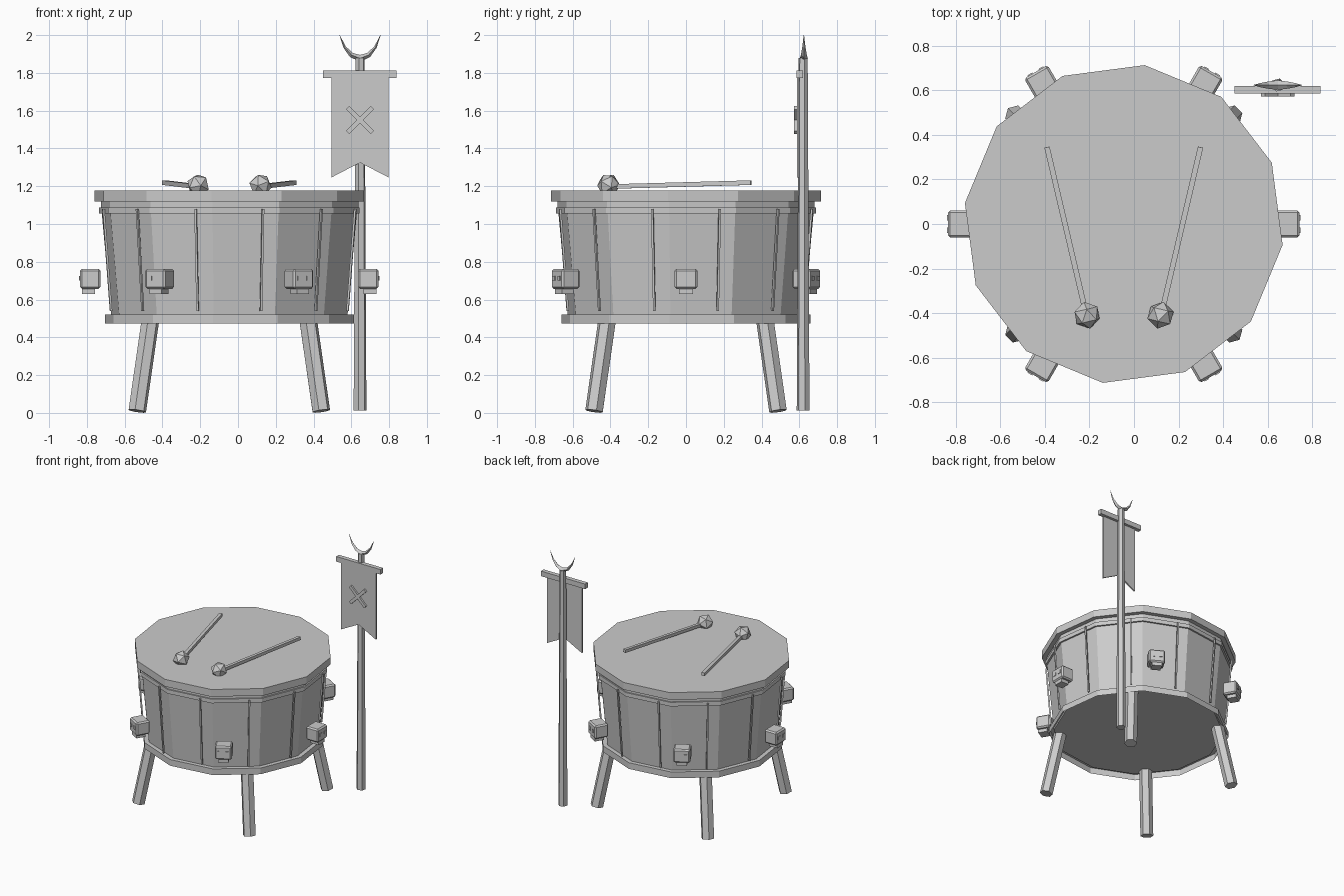
import bpy, bmesh, math
from mathutils import Vector, Matrix

if "Cube" in bpy.data.objects:
    bpy.data.objects.remove(bpy.data.objects["Cube"])

CX = -0.046                     # drum axis x
PX, PY = 0.646, 0.62            # banner pole axis

grey = bpy.data.materials.new("plain grey")
grey.diffuse_color = (0.6, 0.6, 0.6, 1)
grey.use_nodes = True
grey.node_tree.nodes["Principled BSDF"].inputs["Base Color"].default_value = grey.diffuse_color


def finish(name, bm):
    bmesh.ops.recalc_face_normals(bm, faces=bm.faces)
    me = bpy.data.meshes.new(name)
    bm.to_mesh(me)
    bm.free()
    me.materials.append(grey)
    ob = bpy.data.objects.new(name, me)
    bpy.context.collection.objects.link(ob)
    return ob


def rod(name, a, b, r1, r2, sides, phase=0.0, open_bottom=False):
    """Straight faceted rod from a to b, tapering r1 to r2."""
    a, b = Vector(a), Vector(b)
    d = b - a
    rot = Vector((0, 0, 1)).rotation_difference(d).to_matrix().to_4x4()
    bm = bmesh.new()
    rings = []
    for z, r in ((0, r1), (d.length, r2)):
        ring = []
        for i in range(sides):
            t = math.radians(phase) + 2 * math.pi * i / sides
            ring.append(bm.verts.new(a + rot @ Vector((r * math.cos(t), r * math.sin(t), z))))
        rings.append(ring)
    for i in range(sides):
        j = (i + 1) % sides
        bm.faces.new((rings[0][i], rings[0][j], rings[1][j], rings[1][i]))
    if not open_bottom:
        bm.faces.new(rings[0][::-1])
    bm.faces.new(rings[1])
    return finish(name, bm)


def box(name, lo, hi, matrix=Matrix(), bevel=0.0):
    lo, hi = Vector(lo), Vector(hi)
    bm = bmesh.new()
    bmesh.ops.create_cube(bm, size=1, matrix=matrix @ Matrix.Translation((lo + hi) / 2)
                          @ Matrix.Diagonal((*(hi - lo), 1)))
    if bevel:
        bmesh.ops.bevel(bm, geom=bm.edges[:], offset=bevel, segments=1, affect='EDGES')
    return finish(name, bm)


# Drum body: 12-sided stack of hoops around a tapered shell
for name, z0, z1, r0, r1 in (
        ("bottom_hoop", 0.473, 0.522, 0.665, 0.665),
        ("drum_shell", 0.505, 1.10, 0.63, 0.685),
        ("cord_hoop", 1.056, 1.088, 0.695, 0.695),
        ("head_collar", 1.08, 1.125, 0.685, 0.685),
        ("head_rim", 1.12, 1.177, 0.72, 0.72)):
    rod(name, (CX, 0, z0), (CX, 0, z1), r0, r1, 12, 22.5, name == "bottom_hoop")

# Tension cords
for i in range(12):
    az = 15 + 30 * i
    c, s = math.cos(math.radians(az)), math.sin(math.radians(az))
    rod(f"cord_{i + 1}", (CX + 0.648 * c, 0.648 * s, 0.54),
        (CX + 0.69 * c, 0.69 * s, 1.08), 0.008, 0.008, 4, az + 45)

# Hanging skull-like blocks around the shell: cranium, jaw, two eyes
for i in range(6):
    m = Matrix.Translation((CX, 0, 0)) @ Matrix.Rotation(math.radians(60 * i), 4, 'Z')
    box(f"skull_{i + 1}", (0.682, -0.061, 0.657), (0.79, 0.061, 0.762), m, 0.01)
    box(f"skull_jaw_{i + 1}", (0.71, -0.037, 0.63), (0.78, 0.037, 0.67), m)
    for sy in (-1, 1):
        box(f"skull_eye_{i + 1}_{'left' if sy < 0 else 'right'}",
            (0.78, sy * 0.028 - 0.012, 0.70), (0.795, sy * 0.028 + 0.012, 0.725), m)

# Four splayed legs
for sx in (-1, 1):
    for sy in (-1, 1):
        rod(f"leg_{'left' if sx < 0 else 'right'}_{'front' if sy < 0 else 'back'}",
            (CX + sx * 0.487, sy * 0.487, 0.01), (CX + sx * 0.415, sy * 0.415, 0.51),
            0.048, 0.048, 6, 15)

# Pair of drumsticks resting on the head
for side, sx in (("left", -1), ("right", 1)):
    tip, end = Vector((CX + sx * 0.168, -0.41, 1.198)), Vector((CX + sx * 0.345, 0.345, 1.219))
    d = end - tip
    rod(f"stick_{side}", tip, end, 0.017, 0.017, 4, math.degrees(math.atan2(d.y, d.x)) + 45)
    bm = bmesh.new()
    turn = Vector((0, 0, 1)).rotation_difference(d).to_matrix().to_4x4()
    bmesh.ops.create_icosphere(bm, subdivisions=1, radius=0.062, matrix=Matrix.Translation(
        (CX + sx * 0.165, -0.41, 1.205)) @ turn)
    finish(f"stick_ball_{side}", bm)

# Banner pole and crossbar
rod("banner_pole", (PX, PY, 0.012), (PX, PY, 1.88), 0.035, 0.025, 6, 15)
box("banner_crossbar", (0.451, 0.586, 1.773), (0.839, 0.62, 1.813))

# Swallow-tailed banner cloth
bm = bmesh.new()
outline = [(-0.152, 1.79), (-0.152, 1.246), (0, 1.325), (0.152, 1.246), (0.152, 1.79)]
face = bm.faces.new([bm.verts.new((PX + x, 0.587, z)) for x, z in outline])
ext = bmesh.ops.extrude_face_region(bm, geom=[face])
bmesh.ops.translate(bm, vec=(0, 0.012, 0),
                    verts=[g for g in ext["geom"] if isinstance(g, bmesh.types.BMVert)])
finish("banner_cloth", bm)

# Crossed emblem on the banner
for k, ang in enumerate((45, -45)):
    m = Matrix.Translation((PX, 0, 1.55)) @ Matrix.Rotation(math.radians(ang), 4, 'Y')
    box(f"emblem_bar_{k + 1}", (-0.093, 0.573, -0.012), (0.093, 0.59, 0.012), m)

# Crescent finial: diamond section swept tip to tip
half = [(0.108, 2.0, 0.001), (0.082, 1.937, 0.007), (0.046, 1.895, 0.013)]
path = [(-x, z, r) for x, z, r in half] + [(0, 1.877, 0.018)] + half[::-1]
bm = bmesh.new()
rings = []
for i, (x, z, r) in enumerate(path):
    p, q = path[max(i - 1, 0)], path[min(i + 1, len(path) - 1)]
    n = Vector((-(q[1] - p[1]), 0, q[0] - p[0])).normalized()
    c = Vector((PX + x, PY + 0.004, z))
    y = Vector((0, 1.2, 0))
    rings.append([bm.verts.new(c + r * v) for v in (n, y, -n, -y)])
for a, b in zip(rings, rings[1:]):
    for i in range(4):
        bm.faces.new((a[i], a[(i + 1) % 4], b[(i + 1) % 4], b[i]))
bm.faces.new(rings[0])
bm.faces.new(rings[-1])
finish("crescent_finial", bm)
